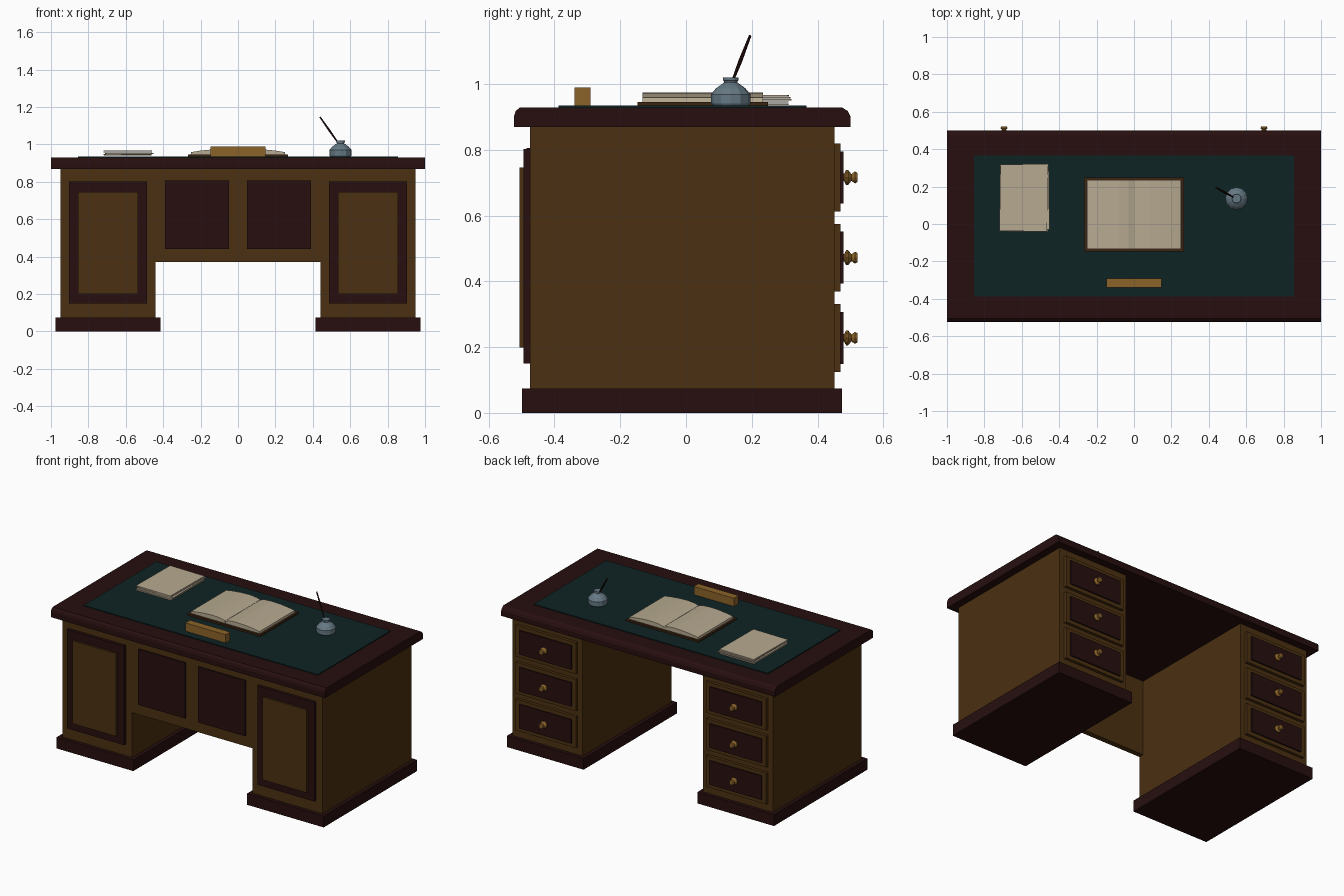
import bpy, bmesh, math, random
from mathutils import Vector, Matrix

if "Cube" in bpy.data.objects:
    bpy.data.objects.remove(bpy.data.objects["Cube"])

random.seed(4)


def mat(name, r, g, b):
    m = bpy.data.materials.new(name)
    m.diffuse_color = (r, g, b, 1)
    m.use_nodes = True
    m.node_tree.nodes["Principled BSDF"].inputs["Base Color"].default_value = m.diffuse_color
    return m


WOOD = mat("brown wood", 0.070, 0.030, 0.0055)
DARK = mat("dark mahogany", 0.020, 0.0045, 0.0045)
FELT = mat("green leather", 0.0045, 0.0170, 0.0170)
PAPER = mat("paper", 0.47, 0.40, 0.28)
COVER = mat("book cover", 0.045, 0.018, 0.006)
BRASS = mat("brass", 0.26, 0.125, 0.022)
GLASS = mat("blue grey glass", 0.13, 0.19, 0.23)


def finish(name, bm, material):
    bmesh.ops.recalc_face_normals(bm, faces=bm.faces)
    me = bpy.data.meshes.new(name)
    bm.to_mesh(me)
    bm.free()
    me.materials.append(material)
    ob = bpy.data.objects.new(name, me)
    bpy.context.collection.objects.link(ob)
    return ob


def box(name, x, y, z, material, turn=0):
    """Box from three (low, high) ranges, optionally turned about z."""
    bm = bmesh.new()
    bmesh.ops.create_cube(bm, size=1)
    for v in bm.verts:
        v.co = Vector((v.co.x * (x[1] - x[0]), v.co.y * (y[1] - y[0]), v.co.z * (z[1] - z[0])))
    mid = Vector(((x[0] + x[1]) / 2, (y[0] + y[1]) / 2, (z[0] + z[1]) / 2))
    bm.transform(Matrix.Translation(mid) @ Matrix.Rotation(turn, 4, 'Z'))
    return finish(name, bm, material)


def extrude(name, pts, offset, material):
    """Closed outline pushed along an offset."""
    bm = bmesh.new()
    f = bm.faces.new([bm.verts.new(p) for p in pts])
    r = bmesh.ops.extrude_face_region(bm, geom=[f])
    bmesh.ops.translate(bm, vec=offset, verts=[g for g in r["geom"] if isinstance(g, bmesh.types.BMVert)])
    return finish(name, bm, material)


def lathe(name, profile, sides, matrix, material):
    """Turned shape from (radius, height) points, capped at both ends."""
    bm = bmesh.new()
    rings = [[bm.verts.new((r * math.cos(2 * math.pi * i / sides), r * math.sin(2 * math.pi * i / sides), h))
              for i in range(sides)] for r, h in profile]
    for a, b in zip(rings, rings[1:]):
        for i in range(sides):
            j = (i + 1) % sides
            bm.faces.new((a[i], a[j], b[j], b[i]))
    bm.faces.new(rings[0])
    bm.faces.new(rings[-1])
    bm.transform(matrix)
    return finish(name, bm, material)


# Table top with eased front and back edges
edge = [(-0.523, 0.869), (-0.523, 0.902), (-0.518, 0.918), (-0.505, 0.929),
        (0.475, 0.929), (0.492, 0.918), (0.50, 0.902), (0.50, 0.869)]
extrude("table_top", [(-1, y, z) for y, z in edge], (2, 0, 0), DARK)
box("leather_inlay", (-0.855, 0.855), (-0.388, 0.367), (0.925, 0.935), FELT)

# Pedestals with plinths, front panels and rear drawers
for side, s in (("left", -1), ("right", 1)):
    def span(a, b):
        return tuple(sorted((s * a, s * b)))
    box(side + "_pedestal", span(0.44, 0.95), (-0.475, 0.451), (0.07, 0.87), WOOD)
    box(side + "_plinth", span(0.415, 0.975), (-0.499, 0.475), (0, 0.074), DARK)
    box(side + "_front_frame", span(0.487, 0.904), (-0.494, -0.47), (0.15, 0.803), DARK)
    box(side + "_front_panel", span(0.535, 0.856), (-0.506, -0.49), (0.199, 0.746), WOOD)
    for n, z in enumerate((0.228, 0.472, 0.716)):
        tag = f"{side}_drawer_{n + 1}"
        box(tag, span(0.475, 0.915), (0.445, 0.470), (z - 0.103, z + 0.103), WOOD)
        box(tag + "_panel", span(0.505, 0.885), (0.465, 0.479), (z - 0.079, z + 0.079), DARK)
        lathe(tag + "_knob",
              [(0.012, 0), (0.012, 0.006), (0.024, 0.012), (0.024, 0.018), (0.011, 0.028), (0.019, 0.039), (0.015, 0.046)],
              10, Matrix.Translation((s * 0.695, 0.475, z)) @ Matrix.Rotation(-math.pi / 2, 4, 'X'), BRASS)
    box(side + "_modesty_inset", span(0.048, 0.39), (-0.485, -0.47), (0.44, 0.806), DARK)

# Modesty panel between the pedestals
box("modesty_panel", (-0.445, 0.445), (-0.475, -0.44), (0.37, 0.87), WOOD)

# Open book: cover and two arched page blocks
box("book_cover", (-0.266, 0.266), (-0.148, 0.249), (0.934, 0.946), COVER)
arch = [(0.001, 0.946), (0.001, 0.962), (0.03, 0.971), (0.08, 0.975), (0.14, 0.973),
        (0.20, 0.967), (0.25, 0.959), (0.253, 0.946)]
for side, s in (("left", -1), ("right", 1)):
    extrude(side + "_pages", [(s * x, -0.133, z) for x, z in arch], (0, 0.367, 0), PAPER)

# Loose sheets
for i in range(5):
    dx, dy = random.uniform(-0.006, 0.006), random.uniform(-0.006, 0.006)
    z = 0.937 + i * 0.0065
    box(f"sheet_{i + 1}", (-0.713 + dx, -0.459 + dx), (-0.034 + dy, 0.316 + dy), (z, z + 0.004),
        PAPER, random.uniform(-0.025, 0.025))

# Brass desk block
box("desk_block", (-0.147, 0.147), (-0.339, -0.291), (0.934, 0.989), BRASS)

# Inkwell and pen
lathe("inkwell", [(0.056, 0), (0.060, 0.006), (0.060, 0.034), (0.045, 0.052), (0.020, 0.070),
                  (0.020, 0.074), (0.024, 0.076), (0.024, 0.085)],
      12, Matrix.Translation((0.548, 0.136, 0.935)), GLASS)
foot, tip = Vector((0.548, 0.134, 0.99)), Vector((0.438, 0.195, 1.147))
lathe("pen", [(0.003, 0), (0.006, 0.5 * (tip - foot).length), (0.004, (tip - foot).length)], 8,
      Matrix.Translation(foot) @ (tip - foot).to_track_quat('Z', 'Y').to_matrix().to_4x4(), DARK)
